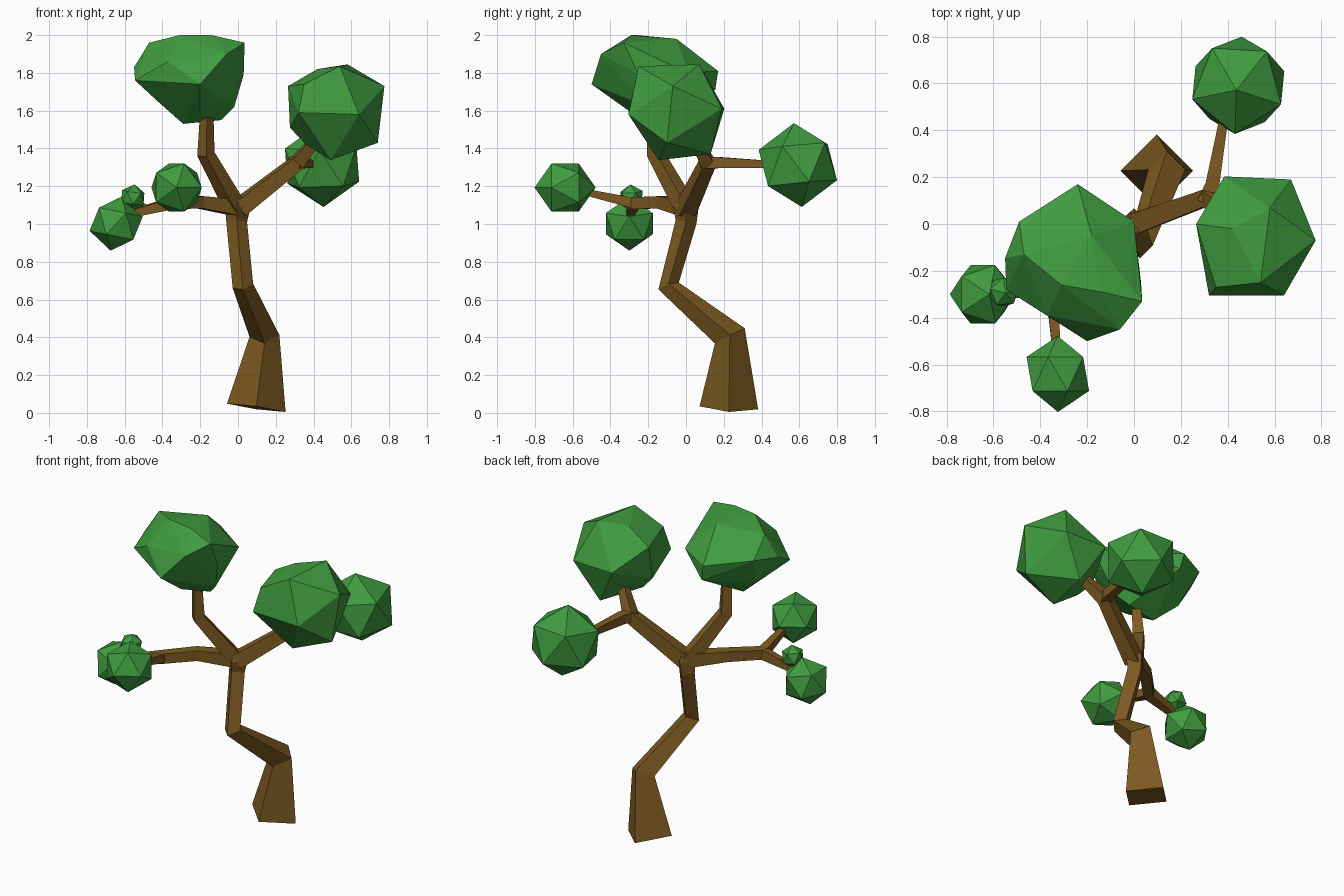
import bpy, bmesh, math
from mathutils import Vector


def material(name, rgb):
    m = bpy.data.materials.new(name)
    m.diffuse_color = (*rgb, 1)
    return m


BARK = material("bark", (0.20, 0.10, 0.015))
LEAF = material("leaf", (0.05, 0.33, 0.05))


def finish(bm, name, mat):
    bmesh.ops.recalc_face_normals(bm, faces=bm.faces)
    me = bpy.data.meshes.new(name)
    bm.to_mesh(me)
    bm.free()
    me.materials.append(mat)
    ob = bpy.data.objects.new(name, me)
    bpy.context.collection.objects.link(ob)
    return ob


def loft(name, rings):
    bm = bmesh.new()
    loops = [[bm.verts.new(p) for p in r] for r in rings]
    for a, b in zip(loops, loops[1:]):
        for i in range(4):
            j = (i + 1) % 4
            bm.faces.new((a[i], a[j], b[j], b[i]))
    bm.faces.new(loops[0])
    bm.faces.new(loops[-1])
    return finish(bm, name, BARK)


def branch(name, path):
    """Square tapered limb; path holds (x, y, z, radius)."""
    pts = [Vector(p[:3]) for p in path]
    rings = []
    v = None
    for i, p in enumerate(pts):
        t = Vector((0, 0, 0))
        if i:
            t += (p - pts[i - 1]).normalized()
        if i < len(pts) - 1:
            t += (pts[i + 1] - p).normalized()
        t.normalize()
        if v is None:
            v = Vector((0, 0, 1))
        v = (v - t * v.dot(t)).normalized()
        u = t.cross(v)
        ring = []
        for k in range(4):
            a = math.pi / 4 + k * math.pi / 2
            ring.append(p + (u * math.cos(a) + v * math.sin(a)) * path[i][3])
        rings.append(ring)
    return loft(name, rings)


def icosa(name, loc, r, rot=(0, 0, 0), scale=(1, 1, 1)):
    bm = bmesh.new()
    bmesh.ops.create_icosphere(bm, subdivisions=1, radius=r)
    ob = finish(bm, name, LEAF)
    ob.location, ob.rotation_euler, ob.scale = loc, rot, scale
    return ob


def clump(name, pts):
    """Faceted irregular crown from its corner points."""
    bm = bmesh.new()
    for p in pts:
        bm.verts.new(p)
    res = bmesh.ops.convex_hull(bm, input=bm.verts)
    junk = [g for g in res["geom_interior"] if isinstance(g, bmesh.types.BMVert)]
    bmesh.ops.delete(bm, geom=junk, context='VERTS')
    return finish(bm, name, LEAF)


# Crooked trunk: centre, radius, and tilt of each diamond section
trunk = []
for x, y, z, r, dx, dy in [(0.097, 0.227, 0.027, 0.155, -0.022, -0.008),
                           (0.14, 0.232, 0.408, 0.079, 0.005, 0.04),
                           (0.026, -0.092, 0.672, 0.054, 0.012, 0.018),
                           (-0.007, 0.0, 1.01, 0.055, 0.0, -0.01),
                           (0.0, 0.0, 1.09, 0.067, 0.0, 0.0),
                           (0.0, 0.0, 1.14, 0.035, 0.0, 0.0)]:
    trunk.append([(x - r, y, z - dx), (x, y - r, z - dy),
                  (x + r, y, z + dx), (x, y + r, z + dy)])
loft("trunk", trunk)

# Limbs
branch("upper_left_branch", [(-0.01, 0, 1.08, 0.06), (-0.17, -0.16, 1.37, 0.047),
                             (-0.165, -0.18, 1.62, 0.034)])
branch("right_branch", [(0, 0, 1.08, 0.064), (0.315, 0.115, 1.325, 0.052),
                        (0.43, 0.03, 1.47, 0.032)])
branch("back_right_twig", [(0.30, 0.09, 1.325, 0.044), (0.335, 0.17, 1.325, 0.042),
                           (0.385, 0.46, 1.315, 0.026)])
branch("left_branch", [(0, 0, 1.085, 0.06), (-0.20, -0.13, 1.115, 0.046),
                       (-0.35, -0.28, 1.11, 0.044), (-0.58, -0.30, 1.05, 0.026)])
branch("front_twig", [(-0.345, -0.26, 1.105, 0.038), (-0.345, -0.34, 1.125, 0.036),
                      (-0.33, -0.56, 1.175, 0.022)])
branch("small_twig", [(-0.47, -0.29, 1.08, 0.02), (-0.56, -0.29, 1.13, 0.015)])

# Simple leaf balls
icosa("back_right_leaves", (0.445, 0.592, 1.312), 0.223, (0.1, 0, -0.37))
icosa("left_leaves", (-0.645, -0.30, 1.002), 0.146, (0, 0.2, 0))
icosa("front_leaves", (-0.325, -0.64, 1.193), 0.162, (math.pi / 2, 0, 0), (0.92, 0.92, 1))
icosa("small_leaves", (-0.557, -0.29, 1.14), 0.07, (0.1, 0.1, 0.4))

# Large irregular crowns
clump("upper_left_crown", [
    (-0.24, 0.17, 1.81), (-0.22, 0.155, 1.71), (0.0, 0.01, 1.80), (-0.18, -0.05, 1.98),
    (-0.49, 0.01, 1.85), (-0.55, -0.145, 1.83), (-0.545, -0.28, 1.76), (-0.2, -0.5, 1.74),
    (-0.06, -0.45, 1.90), (0.035, -0.33, 1.96), (-0.14, -0.29, 2.0), (-0.31, -0.26, 2.0),
    (-0.47, -0.13, 1.96), (-0.29, -0.17, 1.53), (-0.09, -0.15, 1.55), (-0.02, -0.2, 1.62),
    (0.03, -0.25, 1.79), (-0.2, -0.29, 1.59), (-0.42, -0.1, 1.645), (-0.37, -0.39, 1.86)])
clump("right_crown", [
    (0.775, -0.07, 1.73), (0.67, 0.19, 1.61), (0.385, 0.203, 1.61), (0.64, -0.305, 1.58),
    (0.32, -0.305, 1.59), (0.265, 0.0, 1.73), (0.275, -0.055, 1.51), (0.58, 0.07, 1.845),
    (0.54, -0.25, 1.835), (0.42, -0.02, 1.82), (0.49, -0.145, 1.338), (0.74, -0.1, 1.43),
    (0.52, 0.13, 1.37), (0.35, -0.27, 1.74), (0.36, -0.08, 1.42)])
